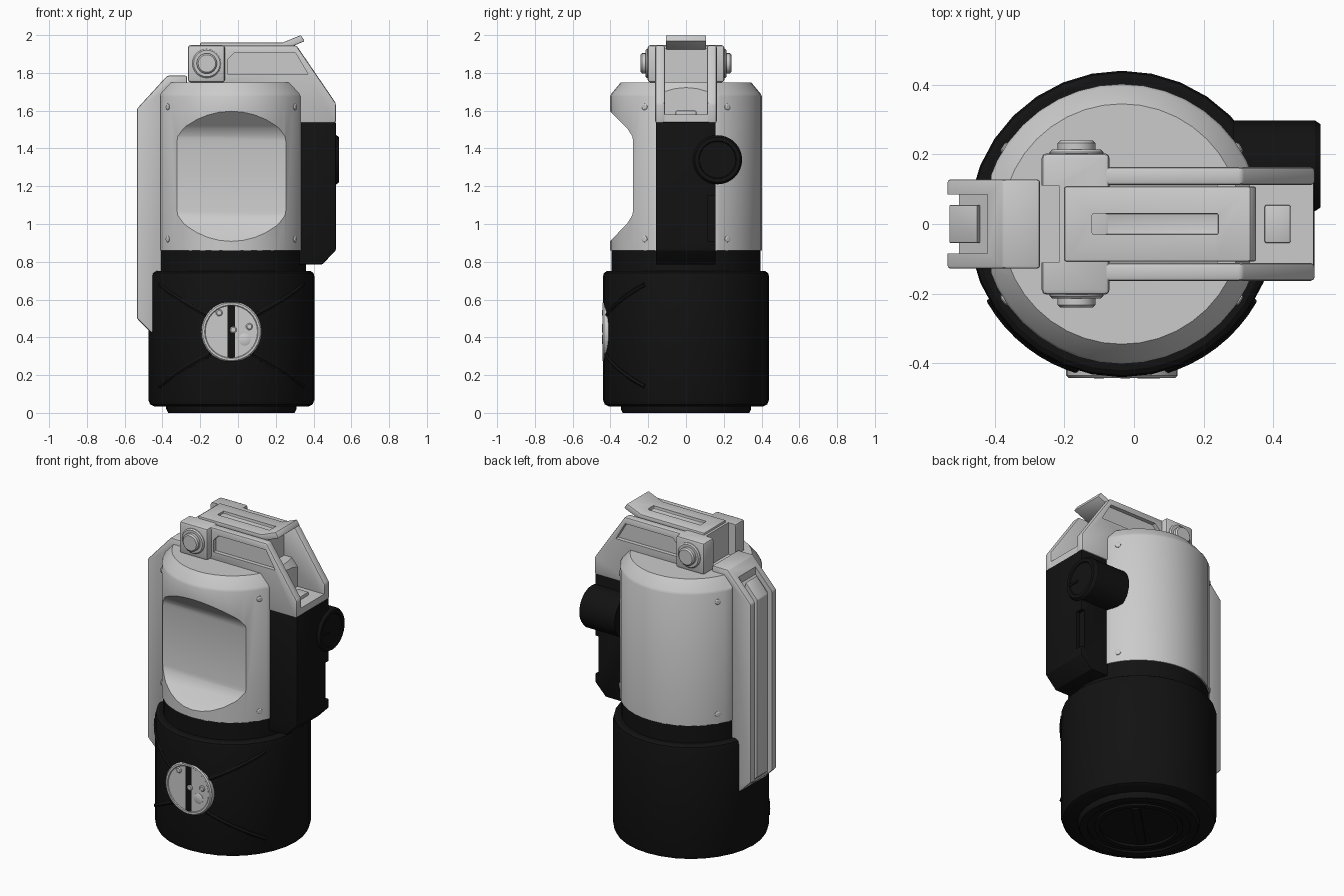
import bpy, bmesh
from math import sin, cos, pi, radians
from mathutils import Vector, Matrix

if "Cube" in bpy.data.objects:
    bpy.data.objects.remove(bpy.data.objects["Cube"])

CX = -0.035  # axis of the round body
black = bpy.data.materials.new("black_rubber")
black.diffuse_color = (0.006, 0.006, 0.006, 1)
black.use_nodes = True
black.node_tree.nodes["Principled BSDF"].inputs["Base Color"].default_value = black.diffuse_color


def finish(name, bm, mat=None, bevel=0):
    bmesh.ops.recalc_face_normals(bm, faces=bm.faces)
    me = bpy.data.meshes.new(name)
    bm.to_mesh(me)
    bm.free()
    ob = bpy.data.objects.new(name, me)
    bpy.context.collection.objects.link(ob)
    if mat:
        me.materials.append(mat)
    if bevel:
        m = ob.modifiers.new("bevel", 'BEVEL')
        m.width, m.segments, m.limit_method = bevel, 2, 'ANGLE'
        apply(ob, m)
    return ob


def apply(ob, mod):
    bpy.context.view_layer.objects.active = ob
    bpy.ops.object.modifier_apply(modifier=mod.name)


def cut(ob, cutter, op='DIFFERENCE'):
    cutter.hide_render = True
    m = ob.modifiers.new("cut", 'BOOLEAN')
    m.operation, m.object, m.solver = op, cutter, 'EXACT'
    apply(ob, m)
    bpy.data.objects.remove(cutter)


def prism(name, pts, axis, a, b, mat=None, bevel=0):
    """Outline extruded along x (points are y,z), y (x,z) or z (x,y)."""
    bm = bmesh.new()
    place = {'x': lambda p: (a, *p), 'y': lambda p: (p[0], a, p[1]), 'z': lambda p: (*p, a)}[axis]
    f = bm.faces.new([bm.verts.new(place(p)) for p in pts])
    new = bmesh.ops.extrude_face_region(bm, geom=[f])['geom']
    d = Vector([(b - a) * (axis == k) for k in 'xyz'])
    bmesh.ops.translate(bm, vec=d, verts=[v for v in new if isinstance(v, bmesh.types.BMVert)])
    return finish(name, bm, mat, bevel)


def box(name, x, y, z, mat=None, bevel=0):
    return prism(name, [(x[0], y[0]), (x[1], y[0]), (x[1], y[1]), (x[0], y[1])], 'z', *z, mat, bevel)


def lathe(name, profile, origin=(CX, 0, 0), direction=(0, 0, 1), mat=None, segs=32):
    """Closed (radius, height) profile turned about an axis."""
    bm = bmesh.new()
    vs = [bm.verts.new((r, 0, h)) for r, h in profile]
    es = [bm.edges.new(p) for p in zip(vs, vs[1:])]
    bmesh.ops.spin(bm, geom=vs + es, cent=(0, 0, 0), axis=(0, 0, 1), angle=2 * pi, steps=segs)
    bmesh.ops.remove_doubles(bm, verts=bm.verts, dist=1e-5)
    rot = Vector((0, 0, 1)).rotation_difference(Vector(direction)).to_matrix().to_4x4()
    bmesh.ops.transform(bm, matrix=Matrix.Translation(origin) @ rot, verts=bm.verts)
    return finish(name, bm, mat)


# Black base, foot plate and neck
lathe("base", [(0, .03), (.41, .035), (.43, .045), (.44, .07), (.44, .72), (.435, .74), (.42, .75), (0, .75)], mat=black)
lathe("foot_plate", [(0, .015), (.22, .015), (.22, 0), (.25, 0), (.25, .012), (.29, .012),
                     (.29, 0), (.335, 0), (.345, .02), (.345, .04), (0, .04)], mat=black)
bar = box("foot_bar", (-.2, .2), (-.025, .025), (.002, .03), black)
bar.rotation_euler.z = radians(45)
bar.location.x = CX
lathe("neck", [(0, .7), (.395, .7), (.395, .9), (0, .9)], mat=black)

# Crossed ribs running outwards from the front disc
for sx in (-1, 1):
    for sz in (-1, 1):
        cu = bpy.data.curves.new("base_rib", 'CURVE')
        cu.dimensions, cu.bevel_depth, cu.bevel_resolution, cu.use_fill_caps = '3D', .014, 1, True
        sp = cu.splines.new('POLY')
        sp.points.add(8)
        for i, p in enumerate(sp.points):
            t = i / 8
            a = radians(15 + 45 * t) * sx
            p.co = (CX + .434 * sin(a), -.434 * cos(a), .41 + sz * (.10 + .17 * t), 1)
        ob = bpy.data.objects.new("base_rib", cu)
        cu.materials.append(black)
        bpy.context.collection.objects.link(ob)

# Front disc with small studs
front = (0, -1, 0)
lathe("front_disc", [(0, 0), (.16, 0), (.16, .083), (.153, .09), (.142, .09), (.138, .086), (0, .086)],
      (CX, -.352, .43), front)
for x, z, r in [(-.1, .53, .018), (-.025, .44, .018), (.06, .457, .018), (.035, .388, .032)]:
    lathe("disc_stud", [(0, 0), (r, 0), (r, .012), (r * .7, .016), (0, .016)], (x, -.428, z), front, segs=16)

# Grey upper shell: flattened sides and a hollowed front
shell = lathe("upper_shell", [(0, .86), (.402, .86), (.402, 1.675), (.395, 1.69), (.345, 1.75), (0, 1.75)], segs=40)
cut(shell, box("side_trim", (-.41, .333), (-.6, .6), (.8, 1.8)), 'INTERSECT')
cut(shell, prism("front_hollow", [(-.5, .81), (-.405, .905), (-.31, 1.005), (-.285, 1.045), (-.28, 1.07), (-.28, 1.44),
                                  (-.285, 1.465), (-.31, 1.505), (-.405, 1.6), (-.5, 1.7)], 'x', -.6, .6))
for sx in (-1, 1):
    for sy in (-1, 1):
        for z in (.92, 1.62):
            d = Vector((sx * .335, sy * .218, 0)).normalized()
            lathe("shell_screw", [(0, 0), (.017, 0), (.017, .015), (.011, .019), (0, .019)],
                  Vector((CX, 0, z)) + d * .389, d, segs=12)

# Grey spine down the left side with a grooved channel
spine = prism("left_spine", [(-.27, 1.7), (-.27, 1.785), (-.375, 1.785), (-.535, 1.61), (-.535, .5),
                             (-.46, .425), (-.38, .425), (-.38, 1.7)], 'y', -.128, .128, bevel=.008)
cut(spine, prism("spine_groove", [(-.42, 1.75), (-.6, 1.75), (-.6, .4), (-.503, .4), (-.503, 1.6), (-.42, 1.69)],
                 'y', -.085, .085))
prism("spine_bar", [(-.44, 1.66), (-.45, 1.70), (-.53, 1.61), (-.53, .508), (-.46, .438), (-.46, 1.6)],
      'y', -.055, .055, bevel=.005)

# Black column on the right with a notched edge and round knob
column = prism("right_column", [(.2, .785), (.445, .785), (.518, .86), (.518, 1.54), (.2, 1.54)],
               'y', -.16, .157, black, .006)
cut(column, box("column_notch", (.495, .6), (.113, .3), (.91, 1.15)))
lathe("side_knob", [(0, 0), (.13, 0), (.13, .235), (.12, .25), (.1, .25), (.096, .244), (0, .244)],
      (.285, .167, 1.34), (1, 0, 0), black)
box("knob_mark", (.5, .534), (.06, .14), (1.33, 1.342), black)

# Carry handle: two side rails with recessed panels, floor and filler
for s in (-1, 1):
    rail = prism("handle_rail", [(-.1, 1.74), (-.1, 1.945), (.31, 1.945), (.518, 1.64), (.518, 1.535),
                                 (.22, 1.535), (.22, 1.74)], 'y', s * .112, s * .163, bevel=.01)
    cut(rail, prism("rail_recess", [(-.02, 1.905), (.305, 1.905), (.37, 1.795), (-.055, 1.795), (-.055, 1.87)],
                    'y', s * .138, s * .2))
box("handle_floor", (.22, .515), (-.125, .125), (1.535, 1.58))
box("floor_catch", (.375, .45), (-.055, .055), (1.57, 1.6), bevel=.006)
box("handle_filler", (-.1, .24), (-.113, .113), (1.74, 1.93))

# Hinge block with a notch at its back, plus bolts
hinge = box("hinge_block", (-.265, -.07), (-.203, .203), (1.75, 1.947), bevel=.014)
cut(hinge, box("hinge_notch", (-.4, -.215), (-.11, .11), (1.7, 2)))
for s in (-1, 1):
    lathe("hinge_bolt", [(0, 0), (.077, 0), (.077, .035), (.07, .042), (.054, .042), (.054, .06), (.046, .068), (0, .068)],
          (-.165, s * .172, 1.85), (0, s, 0), segs=24)

# Latch lever with a raised tip and a long groove
lever = prism("latch_lever", [(-.2, 1.925), (.25, 1.925), (.353, 1.968), (.333, 2.0), (.235, 1.96), (-.2, 1.96)],
              'y', -.107, .107, bevel=.005)
cut(lever, box("lever_groove", (-.12, .242), (-.03, .03), (1.943, 2.05), bevel=.004))

# Smooth shading with sharp edges kept
bpy.ops.object.select_all(action='DESELECT')
for ob in bpy.context.scene.objects:
    ob.select_set(True)
    bpy.context.view_layer.objects.active = ob
bpy.ops.object.convert(target='MESH')
bpy.ops.object.shade_smooth_by_angle(angle=radians(30))
